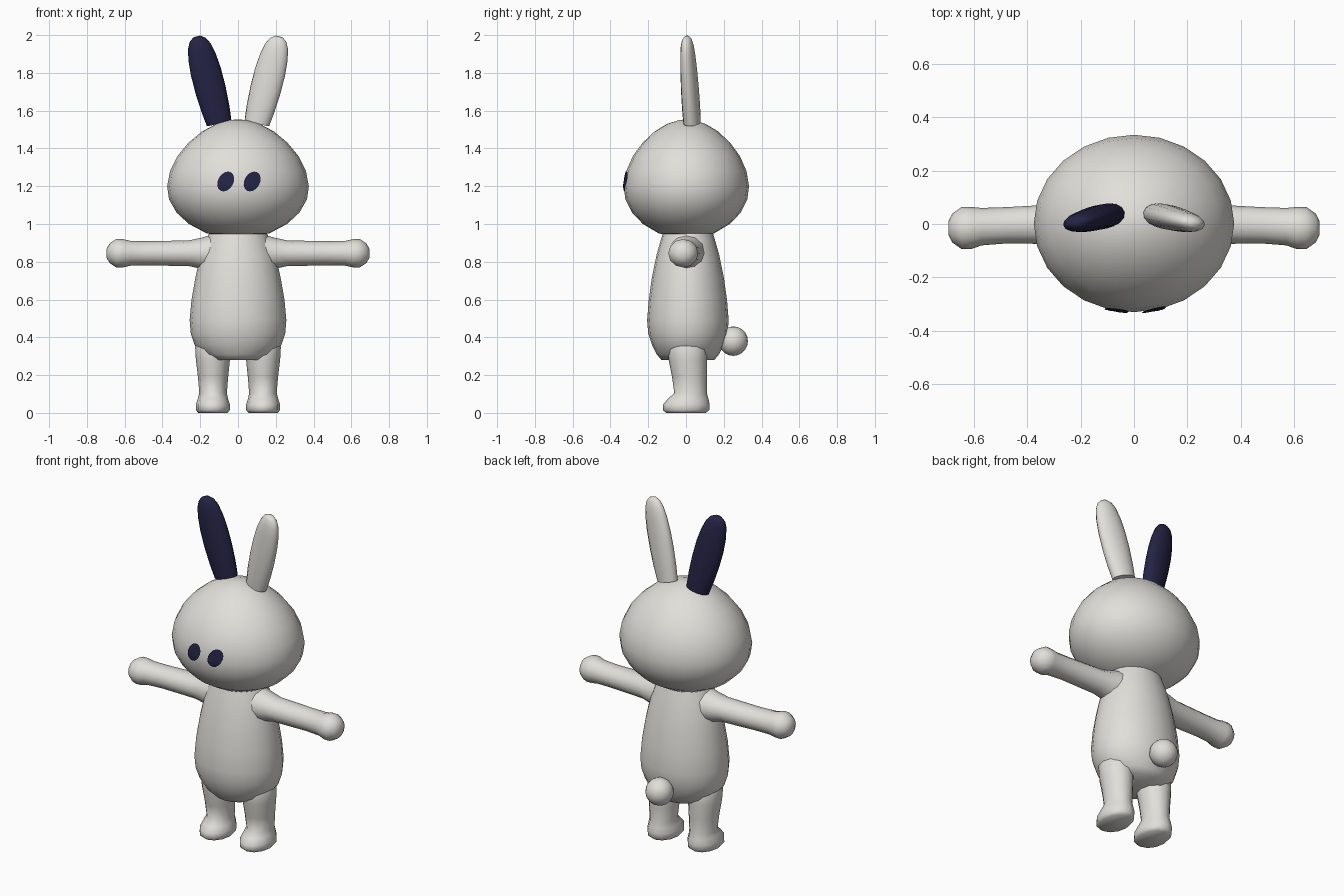
import bpy, bmesh
from math import sin, cos, pi, radians
from mathutils import Matrix, Vector

if "Cube" in bpy.data.objects:
    bpy.data.objects.remove(bpy.data.objects["Cube"])


def material(name, rgb):
    m = bpy.data.materials.new(name)
    m.use_nodes = True
    m.diffuse_color = (*rgb, 1)
    bsdf = next(n for n in m.node_tree.nodes if n.type == 'BSDF_PRINCIPLED')
    bsdf.inputs["Base Color"].default_value = (*rgb, 1)
    return m


WHITE = material("warm white", (0.75, 0.74, 0.70))
NAVY = material("dark navy", (0.018, 0.017, 0.06))


def finish(name, bm, mat):
    bmesh.ops.recalc_face_normals(bm, faces=bm.faces)
    mesh = bpy.data.meshes.new(name)
    bm.to_mesh(mesh)
    bm.free()
    mesh.materials.append(mat)
    ob = bpy.data.objects.new(name, mesh)
    bpy.context.scene.collection.objects.link(ob)
    bpy.ops.object.select_all(action='DESELECT')
    ob.select_set(True)
    bpy.context.view_layer.objects.active = ob
    bpy.ops.object.shade_smooth_by_angle(angle=radians(55))
    return ob


def loft(name, rings, sides, mat, matrix=Matrix(), side=1):
    """Skin elliptical rings (height, centre x, centre y, radius x, radius y)."""
    bm = bmesh.new()
    loops = []
    for h, cx, cy, rx, ry in rings:
        loop = []
        for i in range(sides):
            a = 2 * pi * i / sides
            p = matrix @ Vector((cx + rx * cos(a), cy + ry * sin(a), h))
            p.x *= side
            loop.append(bm.verts.new(p))
        loops.append(loop)
    for lo, hi in zip(loops, loops[1:]):
        for i in range(sides):
            j = (i + 1) % sides
            bm.faces.new((lo[i], lo[j], hi[j], hi[i]))
    bm.faces.new(loops[0][::-1])
    bm.faces.new(loops[-1])
    return finish(name, bm, mat)


# Head: wide rounded dome with a flattened underside
HEAD = [(0.94, 0.10), (0.95, 0.165), (1.0, 0.26), (1.06, 0.325), (1.13, 0.365),
        (1.2, 0.375), (1.28, 0.36), (1.36, 0.32), (1.43, 0.262), (1.49, 0.19),
        (1.53, 0.115), (1.55, 0.045), (1.553, 0.01)]
DEPTH = 0.885
loft("head", [(z, 0, 0.002, r, r * DEPTH) for z, r in HEAD], 24, WHITE)

# Body: pear shape, narrowing to the neck
BODY = [(0.28, 0.14, 0.14), (0.31, 0.19, 0.165), (0.36, 0.23, 0.19),
        (0.42, 0.25, 0.21), (0.49, 0.256, 0.216), (0.6, 0.246, 0.207),
        (0.72, 0.225, 0.19), (0.84, 0.198, 0.165), (0.91, 0.17, 0.145),
        (0.96, 0.15, 0.13)]
loft("body", [(z, 0, 0.01, rx, ry) for z, rx, ry in BODY], 20, WHITE)

# Tail
bm = bmesh.new()
bmesh.ops.create_uvsphere(bm, u_segments=16, v_segments=10, radius=0.078,
                          matrix=Matrix.Translation((0, 0.25, 0.38)))
finish("tail", bm, WHITE)

# Limb and ear sections, built for the left and mirrored to the right
ARM = [(0.12, 0, 0.005, 0.105, 0.10), (0.19, 0, 0.005, 0.083, 0.087),
       (0.26, 0, 0, 0.068, 0.075), (0.48, 0, -0.005, 0.064, 0.068),
       (0.57, 0, -0.01, 0.066, 0.07), (0.61, 0, -0.015, 0.075, 0.079),
       (0.645, 0, -0.015, 0.075, 0.079), (0.68, 0, -0.015, 0.052, 0.054),
       (0.695, 0, -0.015, 0.025, 0.025)]
LEG = [(0.0, 0.133, 0, 0.078, 0.105), (0.015, 0.133, 0, 0.09, 0.123),
       (0.045, 0.133, 0.002, 0.09, 0.123), (0.075, 0.133, 0.012, 0.08, 0.107),
       (0.105, 0.132, 0.024, 0.073, 0.086), (0.19, 0.132, 0.018, 0.08, 0.092),
       (0.28, 0.133, 0.01, 0.09, 0.102), (0.35, 0.133, 0.007, 0.094, 0.104),
       (0.40, 0.13, 0.005, 0.075, 0.085)]
EAR = [(0.0, 0, 0, 0.068, 0.045), (0.08, 0, 0, 0.077, 0.047),
       (0.18, 0, 0, 0.083, 0.046), (0.28, 0, 0, 0.083, 0.043),
       (0.36, 0, 0, 0.076, 0.039), (0.42, 0, 0, 0.063, 0.034),
       (0.455, 0, 0, 0.045, 0.025), (0.473, 0, 0, 0.02, 0.012)]
arm_place = Matrix.Translation((0, 0, 0.845)) @ Matrix.Rotation(pi / 2, 4, 'Y')
ear_place = (Matrix.Translation((0.1, 0.032, 1.535)) @ Matrix.Rotation(radians(14.5), 4, 'Y')
             @ Matrix.Rotation(radians(3.5), 4, 'X') @ Matrix.Rotation(radians(-10), 4, 'Z'))


def head_radius(z):
    for (z0, r0), (z1, r1) in zip(HEAD, HEAD[1:]):
        if z0 <= z <= z1:
            return r0 + (r1 - r0) * (z - z0) / (z1 - z0)


def eye(name, cx, cz):
    """Thin slanted oval patch lying on the curve of the face."""
    bm = bmesh.new()
    bmesh.ops.create_circle(bm, cap_ends=True, cap_tris=True, segments=16, radius=1)
    bmesh.ops.subdivide_edges(bm, edges=bm.edges, cuts=2, use_grid_fill=True)
    tilt = Matrix.Rotation(radians(-30), 2)
    for v in bm.verts:
        p = tilt @ Vector((v.co.x * 0.041, v.co.y * 0.056))
        x, z = cx + p.x, cz + p.y
        r = head_radius(z)
        v.co = (x, -DEPTH * (r * r - x * x) ** 0.5 - 0.003, z)
    return finish(name, bm, NAVY)


for word, s in (("left", 1), ("right", -1)):
    loft(word + "_arm", ARM, 12, WHITE, arm_place, s)
    loft(word + "_leg", LEG, 12, WHITE, side=s)
    loft(word + "_ear", EAR, 14, WHITE if s > 0 else NAVY, ear_place, s)
    eye(word + "_eye", 0.005 + 0.07 * s, 1.225)
